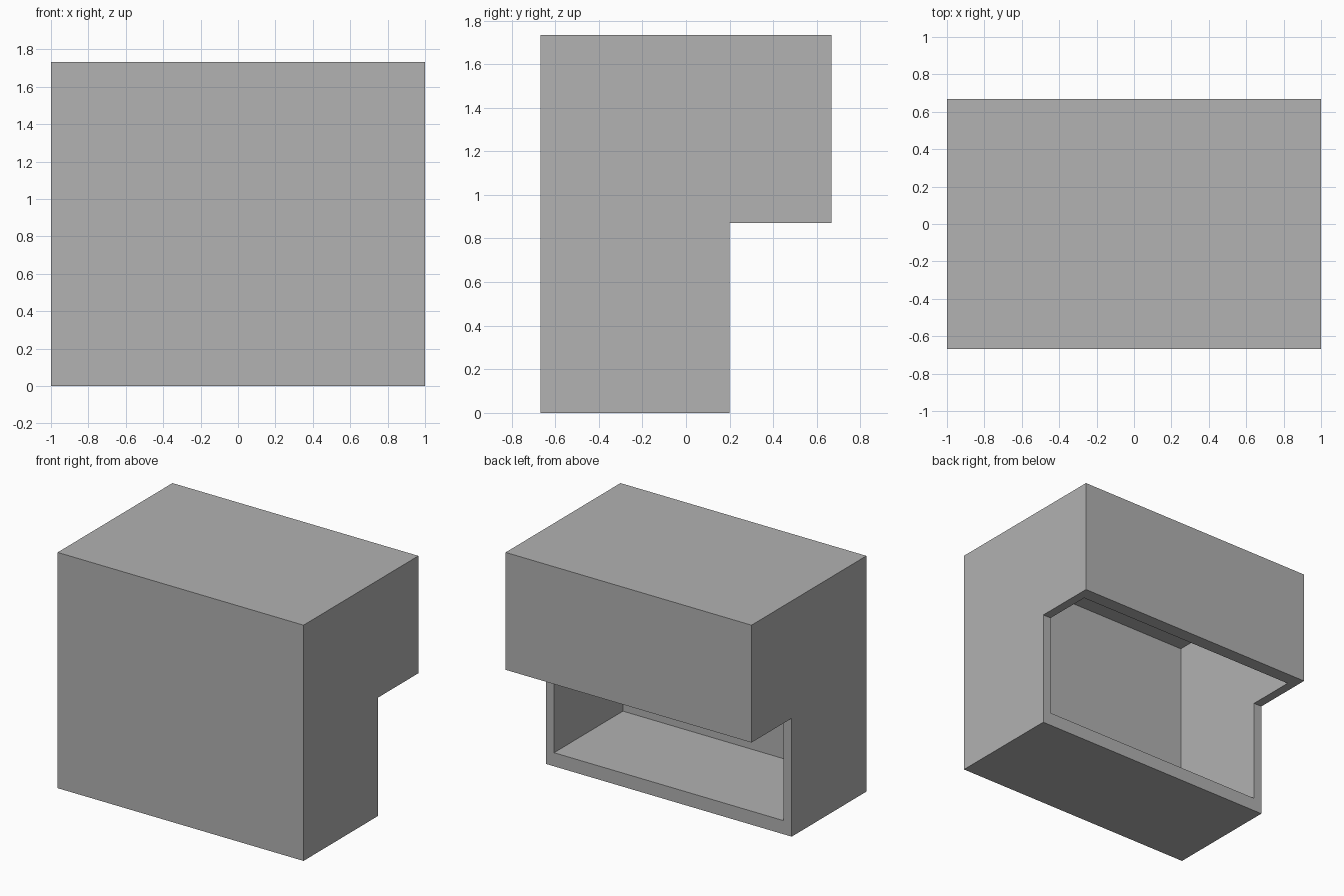
import bpy
import bmesh

if "Cube" in bpy.data.objects:
    bpy.data.objects.remove(bpy.data.objects["Cube"], do_unlink=True)

# Overall sizes and wall thicknesses
HALF_X, HALF_Y, TOP = 1.0, 0.667, 1.733
STEP_Y, STEP_Z = 0.2, 0.87
WALL, THICK_WALL = 0.067, 0.1

grey = bpy.data.materials.new("plain_grey")
grey.use_nodes = True
colour = (0.445, 0.445, 0.445, 1)
grey.diffuse_color = colour
grey.node_tree.nodes["Principled BSDF"].inputs["Base Color"].default_value = colour


def side_prism(name, profile, half_x):
    """Extrude a (y, z) outline across the full width."""
    bm = bmesh.new()
    face = bm.faces.new([bm.verts.new((-half_x, y, z)) for y, z in profile])
    extruded = bmesh.ops.extrude_face_region(bm, geom=[face])["geom"]
    verts = [v for v in extruded if isinstance(v, bmesh.types.BMVert)]
    bmesh.ops.translate(bm, verts=verts, vec=(2 * half_x, 0, 0))
    bmesh.ops.recalc_face_normals(bm, faces=bm.faces)
    mesh = bpy.data.meshes.new(name)
    bm.to_mesh(mesh)
    bm.free()
    mesh.materials.append(grey)
    obj = bpy.data.objects.new(name, mesh)
    bpy.context.collection.objects.link(obj)
    return obj


# Stepped housing with the upper half overhanging at the back
housing = side_prism("stepped_housing", [
    (-HALF_Y, 0), (STEP_Y, 0), (STEP_Y, STEP_Z),
    (HALF_Y, STEP_Z), (HALF_Y, TOP), (-HALF_Y, TOP)], HALF_X)

# Cavity that opens through both faces of the step
y0, y1 = -HALF_Y + WALL, HALF_Y - THICK_WALL
z0, z1 = THICK_WALL, TOP - WALL
cavity = side_prism("cavity_cutter",
                    [(y0, z0), (y1, z0), (y1, z1), (y0, z1)], HALF_X - WALL)
cavity.hide_render = True

cut = housing.modifiers.new("hollow", 'BOOLEAN')
cut.operation = 'DIFFERENCE'
cut.solver = 'EXACT'
cut.object = cavity
bpy.context.view_layer.objects.active = housing
housing.select_set(True)
bpy.ops.object.modifier_apply(modifier=cut.name)
bpy.data.objects.remove(cavity, do_unlink=True)
